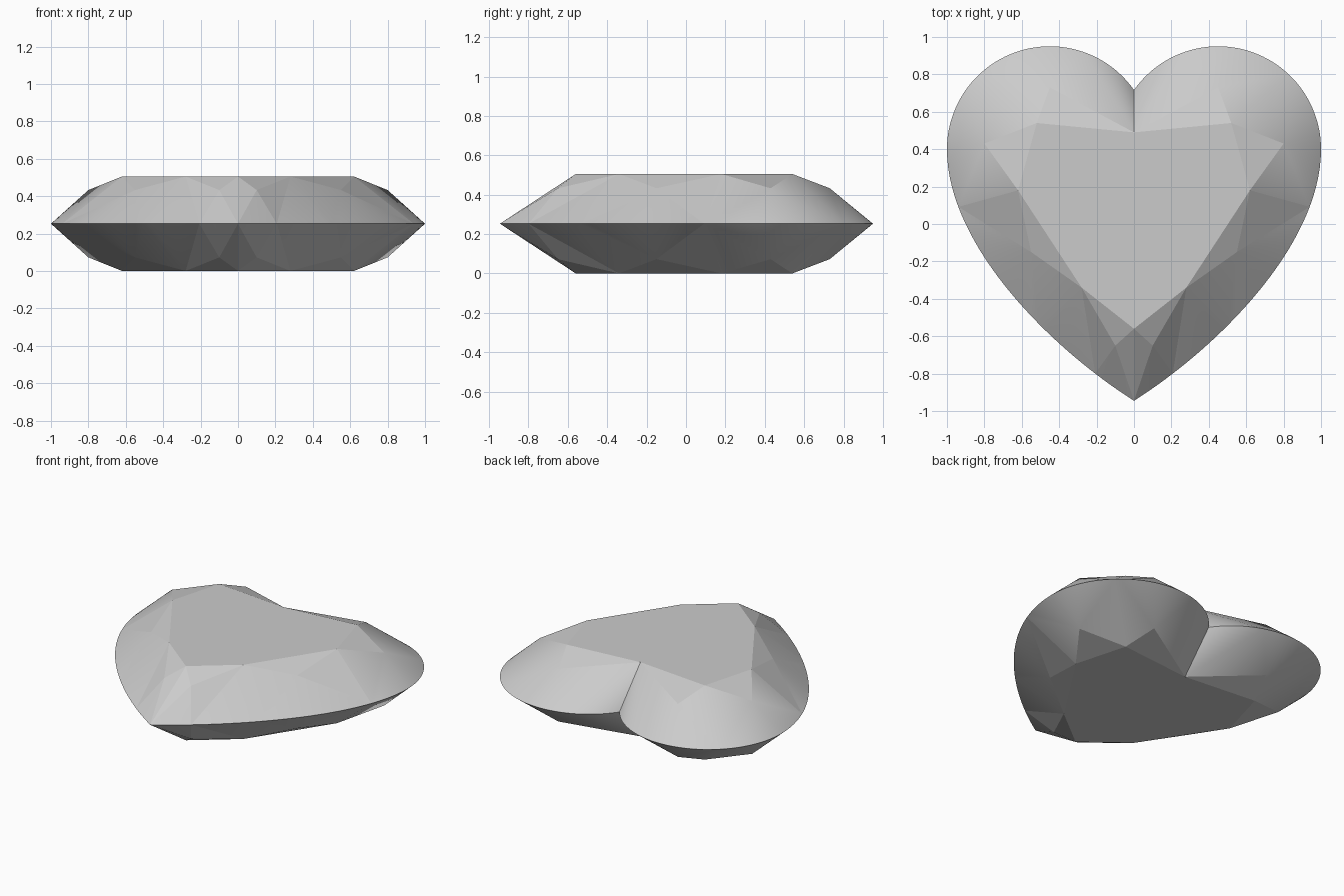
import bpy, bmesh
from math import sin, cos, radians
from mathutils import Vector, Matrix

cube = bpy.data.objects.get("Cube")
if cube:
    bpy.data.objects.remove(cube)

GIRDLE_Z = 0.2525   # height of the widest outline
TABLE = 0.2525      # table height above the girdle
MID = 0.18          # height of the middle ring of corners


def spread(a, b, n):
    return [a + (b - a) * i / n for i in range(n + 1)]


def lobe(a, b, n):
    """Points on the round lobe between two angles."""
    return [Vector((0.45 + 0.55 * cos(radians(t)), 0.4 + 0.55 * sin(radians(t)), 0))
            for t in spread(a, b, n)]


def flank(a, b, n):
    """Points on the curve that runs from the lobe down to the tip."""
    p = [Vector(c) for c in ((1, 0.4, 0), (1, -0.11, 0), (0.45, -0.66, 0), (0, -0.945, 0))]
    return [p[0] * (1 - t) ** 3 + p[1] * 3 * t * (1 - t) ** 2
            + p[2] * 3 * t * t * (1 - t) + p[3] * t ** 3 for t in spread(a, b, n)]


# Outline pieces of one half, from the cleft round to the tip
cleft_arc = lobe(144.9, 109, 10)
top_arc = lobe(109, 47, 18)
side_arc = lobe(47, 0, 14) + flank(0, 0.2, 6)[1:]
flank_arc = flank(0.2, 0.63, 14)
lower_arc = flank(0.63, 0.85, 8)
tip_arc = flank(0.85, 1, 5)

# Corners of the table and of the middle ring
T = [Vector((x, y, TABLE)) for x, y in
     ((0, 0.49), (0.52, 0.54), (0.62, 0.18), (0.28, -0.34), (0, -0.56))]
M = [Vector((x, y, MID)) for x, y in
     ((0.45, 0.73), (0.8, 0.43), (0.55, -0.15), (0.1, -0.65))]

bm = bmesh.new()


def face(*points):
    bm.faces.new([bm.verts.new(p) for p in points])


def fan(apex, arc):
    for a, b in zip(arc, arc[1:]):
        face(apex, a, b)


# Table and the star facets around it
face(*T)
for i in range(4):
    face(T[i], M[i], T[i + 1])

# Curved facets that meet the outline
for apex, arc in ((T[0], cleft_arc), (M[0], top_arc), (M[1], side_arc),
                  (M[2], flank_arc), (T[3], lower_arc), (M[3], tip_arc)):
    fan(apex, arc)

# Main facets between the curved ones
face(T[0], M[0], top_arc[0])
for t, a, b, g in ((T[1], M[0], M[1], side_arc[0]), (T[2], M[1], M[2], flank_arc[0])):
    face(t, a, g)
    face(t, g, b)
face(T[3], M[2], lower_arc[0])
face(T[3], lower_arc[-1], M[3])
face(T[4], M[3], tip_arc[-1])

# Mirror left to right, then top to bottom
for axis in range(2):
    copy = bmesh.ops.duplicate(bm, geom=bm.verts[:] + bm.edges[:] + bm.faces[:])
    verts = [g for g in copy["geom"] if isinstance(g, bmesh.types.BMVert)]
    flip = Vector((-1, 1, 1)) if axis == 0 else Vector((1, 1, -1))
    bmesh.ops.transform(bm, matrix=Matrix.Diagonal(flip).to_4x4(), verts=verts)
bmesh.ops.remove_doubles(bm, verts=bm.verts[:], dist=0.0005)
bmesh.ops.recalc_face_normals(bm, faces=bm.faces[:])

mesh = bpy.data.meshes.new("heart_gem")
bm.to_mesh(mesh)
bm.free()
gem = bpy.data.objects.new("heart_gem", mesh)
gem.location.z = GIRDLE_Z
bpy.context.collection.objects.link(gem)

# Pale grey stone
grey = bpy.data.materials.new("pale_grey")
grey.use_nodes = True
colour = (0.6, 0.6, 0.6, 1)
grey.diffuse_color = colour
grey.node_tree.nodes["Principled BSDF"].inputs["Base Color"].default_value = colour
mesh.materials.append(grey)

# Smooth the curved facets and keep the cut edges crisp
bpy.ops.object.select_all(action="DESELECT")
gem.select_set(True)
bpy.context.view_layer.objects.active = gem
bpy.ops.object.shade_smooth_by_angle(angle=radians(5))
